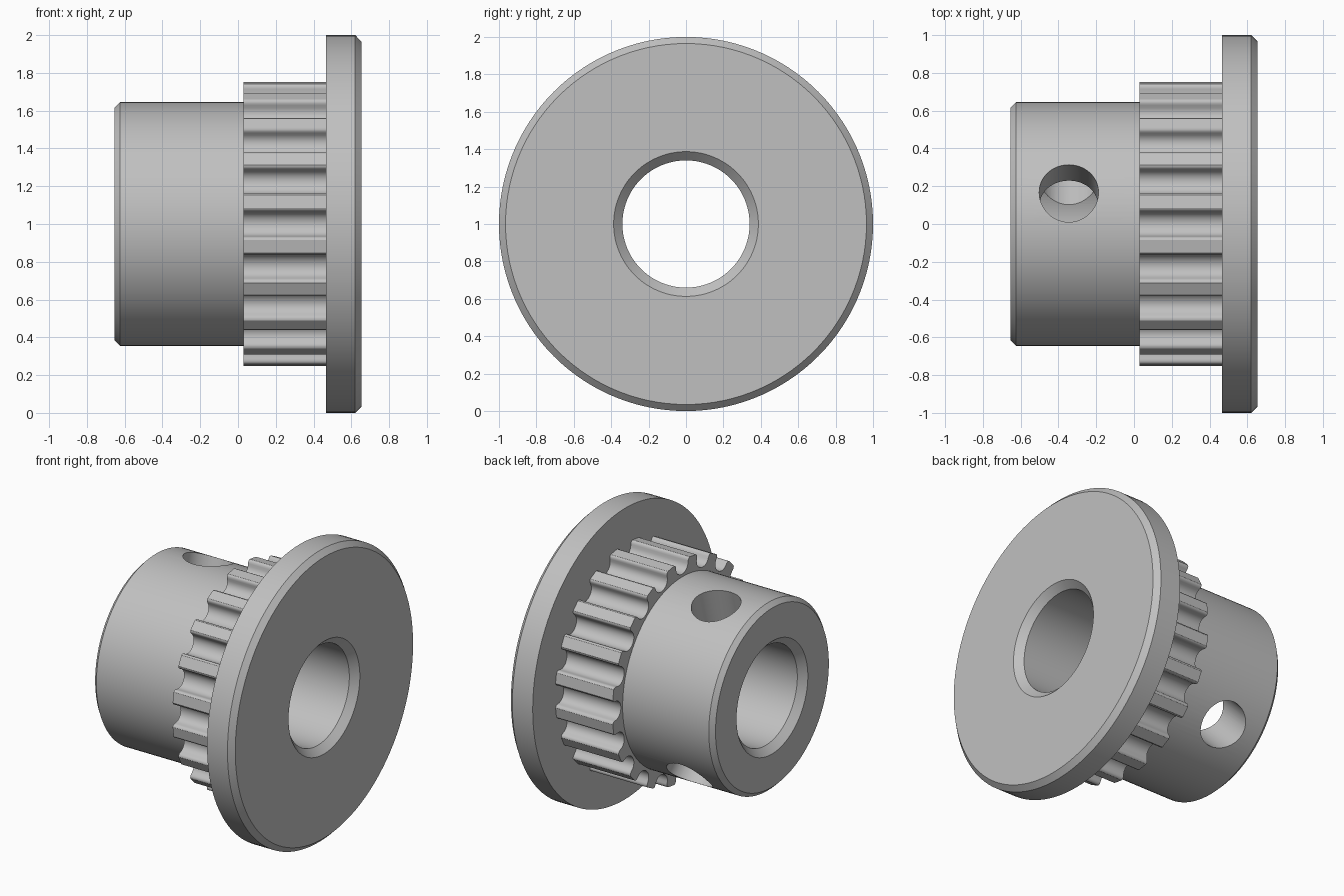
import bpy
import bmesh
from math import sin, cos, pi, radians
from mathutils import Matrix, Vector

cube = bpy.data.objects.get("Cube")
if cube:
    bpy.data.objects.remove(cube, do_unlink=True)

SEGMENTS = 120
TEETH = 20
CENTRE = Vector((0, 0, 1))

metal = bpy.data.materials.new("grey metal")
metal.use_nodes = True
metal.diffuse_color = (0.53, 0.53, 0.53, 1)
metal.node_tree.nodes["Principled BSDF"].inputs["Base Color"].default_value = metal.diffuse_color


def polar(x, radius, angle):
    """Point around the horizontal shaft axis."""
    return CENTRE + Vector((x, radius * cos(angle), radius * sin(angle)))


def loft(name, rings):
    """Join closed rings of points, the last one back to the first."""
    bm = bmesh.new()
    loops = [[bm.verts.new(p) for p in ring] for ring in rings]
    for a, b in zip(loops, loops[1:] + loops[:1]):
        for i in range(len(a)):
            j = (i + 1) % len(a)
            bm.faces.new((a[i], a[j], b[j], b[i]))
    bmesh.ops.recalc_face_normals(bm, faces=bm.faces)
    return finish(name, bm)


def finish(name, bm):
    mesh = bpy.data.meshes.new(name)
    bm.to_mesh(mesh)
    bm.free()
    mesh.materials.append(metal)
    obj = bpy.data.objects.new(name, mesh)
    bpy.context.collection.objects.link(obj)
    return obj


def activate(obj):
    bpy.ops.object.select_all(action="DESELECT")
    obj.select_set(True)
    bpy.context.view_layer.objects.active = obj


# Hub, flange and chamfered bore turned from one profile of (x, radius)
profile = [(-0.655, 0.387), (-0.655, 0.615), (-0.625, 0.645), (0.465, 0.645),
           (0.465, 1.0), (0.62, 1.0), (0.655, 0.965), (0.655, 0.387),
           (0.608, 0.34), (-0.608, 0.34)]
body = loft("hub_and_flange", [
    [polar(x, r, 2 * pi * i / SEGMENTS) for i in range(SEGMENTS)]
    for x, r in profile])

# Two set screw holes, from the hub surface into the bore
for angle in (75, -45):
    bm = bmesh.new()
    bmesh.ops.create_cone(bm, cap_ends=True, segments=48, radius1=0.157,
                          radius2=0.157, depth=0.8)
    direction = polar(0, 1, radians(angle)) - CENTRE
    turn = direction.to_track_quat("Z", "X").to_matrix().to_4x4()
    place = Matrix.Translation(CENTRE + Vector((-0.345, 0, 0)) + direction * 0.4)
    bmesh.ops.transform(bm, matrix=place @ turn, verts=bm.verts)
    cutter = finish("screw_hole_cutter", bm)
    cutter.hide_render = True
    cut = body.modifiers.new("screw_hole", "BOOLEAN")
    cut.operation = "DIFFERENCE"
    cut.solver = "EXACT"
    cut.object = cutter
    activate(body)
    bpy.ops.object.modifier_apply(modifier=cut.name)
    bpy.data.objects.remove(cutter, do_unlink=True)

# Toothed ring: rounded groove half-profile of (sideways, radius), mirrored
half = [(0.016, 0.666), (0.032, 0.672), (0.047, 0.683), (0.058, 0.698),
        (0.064, 0.715), (0.066, 0.732), (0.069, 0.744), (0.075, 0.752),
        (0.084, 0.757)]
groove = [(-s, r) for s, r in reversed(half)] + [(0, 0.664)] + half
outline = [(r, 2 * pi * t / TEETH + s / r) for t in range(TEETH) for s, r in groove]
teeth = loft("toothed_ring", [
    [polar(0.03, 0.6, a) for r, a in outline],
    [polar(0.03, r, a) for r, a in outline],
    [polar(0.465, r, a) for r, a in outline],
    [polar(0.465, 0.6, a) for r, a in outline]])

for obj in (body, teeth):
    activate(obj)
    bpy.ops.object.shade_smooth_by_angle(angle=radians(30))
